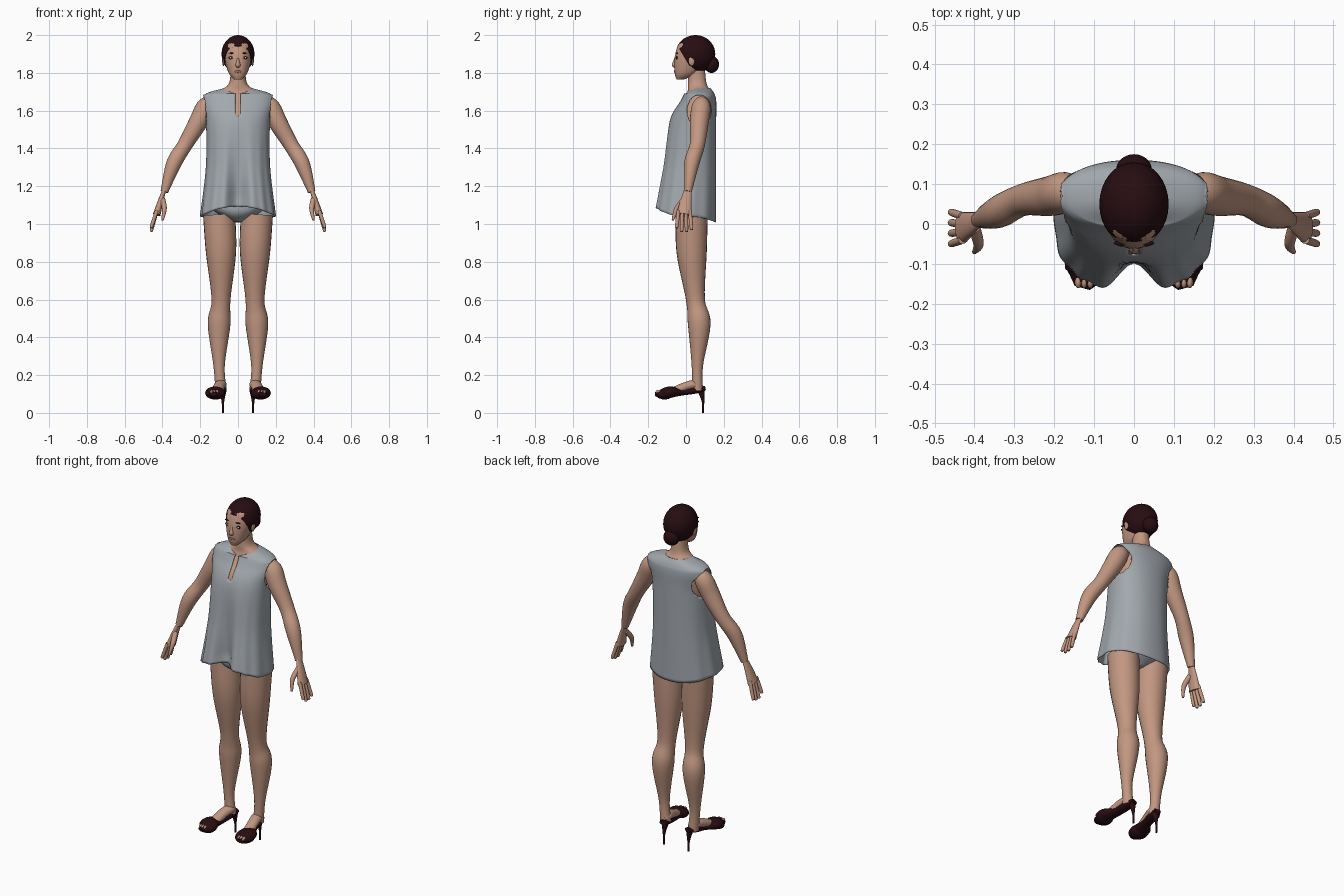
import bpy, bmesh, math
from mathutils import Vector

if "Cube" in bpy.data.objects:
    bpy.data.objects.remove(bpy.data.objects["Cube"])


def material(name, red, green, blue):
    mat = bpy.data.materials.new(name)
    mat.use_nodes = True
    mat.diffuse_color = (red, green, blue, 1)
    mat.node_tree.nodes["Principled BSDF"].inputs["Base Color"].default_value = mat.diffuse_color
    return mat


skin = material("skin", .54, .31, .22)
cloth = material("grey_cloth", .36, .39, .42)
dark = material("dark_brown", .02, .004, .006)
white = material("eye_white", .6, .55, .5)
rose = material("lip_rose", .36, .14, .12)


def smooth(rows, steps):
    """Resample rows of numbers along a smooth curve."""
    points = [Vector(row) for row in rows]
    last = len(points) - 1
    result = []
    for i in range(last):
        start, end = points[i], points[i + 1]
        tangent_in = (end - points[max(i - 1, 0)]) / 2
        tangent_out = (points[min(i + 2, last)] - start) / 2
        for step in range(steps):
            t = step / steps
            ease = t * t * (3 - 2 * t)
            result.append(start.lerp(end, ease) + tangent_in * t * (1 - t) ** 2
                          - tangent_out * t * t * (1 - t))
    return result + [points[-1]]


def finish(name, bm, mat, mirror):
    bmesh.ops.recalc_face_normals(bm, faces=bm.faces)
    mesh = bpy.data.meshes.new(name)
    bm.to_mesh(mesh)
    bm.free()
    mesh.materials.append(mat)
    mesh.shade_smooth()
    mesh.set_sharp_from_angle(angle=math.radians(50))
    obj = bpy.data.objects.new(name, mesh)
    bpy.context.scene.collection.objects.link(obj)
    if mirror:
        obj.modifiers.new("mirror", "MIRROR").use_mirror_merge = False
    return obj


def loft(rings, caps=True):
    bm = bmesh.new()
    loops = [[bm.verts.new(point) for point in ring] for ring in rings]
    for low, high in zip(loops, loops[1:]):
        for i in range(len(low)):
            bm.faces.new((low[i - 1], low[i], high[i], high[i - 1]))
    if caps:
        bm.faces.new(loops[0])
        bm.faces.new(loops[-1])
    return bm


def circle(count):
    return [(math.cos(math.tau * i / count), math.sin(math.tau * i / count)) for i in range(count)]


def level_ring(row, count=40):
    """Slightly squared horizontal ring from height, half width, front y and back y."""
    z, half_width, front, back = row
    middle, depth = (front + back) / 2, (back - front) / 2

    def square(value):
        return math.copysign(abs(value) ** .9, value)
    return [Vector((half_width * square(c), middle + depth * square(s), z)) for c, s in circle(count)]


def column(name, rows, mat):
    rings = [level_ring(row) for row in smooth(rows, steps=6)]
    return finish(name, loft(rings), mat, mirror=False)


def limb(name, rows, mat=skin, wide=Vector((1, 0, 0)), flat=1):
    """Mirrored tube through rows of x, y, z and radius, flattened across the wide direction."""
    rows = smooth(rows, steps=6)
    spots = [Vector(row[:3]) for row in rows]
    rings = []
    for i, row in enumerate(rows):
        along = spots[min(i + 1, len(spots) - 1)] - spots[max(i - 1, 0)]
        across = (wide - wide.project(along)).normalized()
        thick = along.cross(across).normalized() * flat
        rings.append([spots[i] + (across * c + thick * s) * row[3] for c, s in circle(24)])
    return finish(name, loft(rings), mat, mirror=True)


def ellipsoid(centre, size):
    bm = bmesh.new()
    bmesh.ops.create_uvsphere(bm, u_segments=32, v_segments=20, radius=1)
    bmesh.ops.scale(bm, vec=size, verts=bm.verts)
    bmesh.ops.translate(bm, vec=centre, verts=bm.verts)
    return bm


def ball(name, centre, size, mat, mirror=True):
    return finish(name, ellipsoid(centre, size), mat, mirror)


# Torso, neck, legs and underwear
column("torso", [(1.1, .14, -.05, .13), (1.3, .12, -.05, .12), (1.54, .14, -.08, .15),
                 (1.68, .12, 0, .14), (1.74, .05, .01, .11), (1.82, .04, .01, .1)], skin)
limb("legs", [(.1, .03, 1.05, .085), (.09, .03, .85, .08), (.09, .05, .6, .05),
              (.1, .07, .47, .06), (.1, .06, .25, .03), (.09, .06, .12, .03)])
column("underwear", [(1.2, .15, -.07, .13), (1.1, .15, -.08, .14),
                     (1.05, .1, -.07, .13), (1.01, .02, -.02, .07)], cloth)

# Arms and hands
sideways = Vector((0, 1, 0))
limb("arms", [(.13, .08, 1.65, .03), (.17, .08, 1.62, .05), (.21, .07, 1.54, .05),
              (.28, .06, 1.42, .04), (.34, .03, 1.32, .04), (.39, .01, 1.17, .02)])
limb("palms", [(.39, .01, 1.18, .02), (.41, 0, 1.12, .03), (.43, -.01, 1.05, .04)],
     wide=sideways, flat=.5)
for number, length in enumerate((.09, .11, .11, .1)):
    spread = .02 * number - .03
    knuckle = Vector((.43, spread - .01, 1.07))
    tip = knuckle + Vector((.03, spread / 3, -length))
    limb("finger_%d" % (number + 1), [(*knuckle, .01), (*knuckle.lerp(tip, .9), .009), (*tip, .004)],
         wide=sideways)
limb("thumbs", [(.4, -.01, 1.13, .015), (.39, -.05, 1.08, .013), (.4, -.07, 1.02, .006)])

# Sleeveless flared blouse with a central fold and a curved hem
blouse_rows = [(1.72, .07, 0, .13), (1.69, .17, -.01, .15), (1.65, .19, -.03, .16),
               (1.54, .17, -.09, .16), (1.3, .17, -.13, .16), (1.04, .2, -.17, .16)]
rings = []
for row in smooth(blouse_rows, steps=10):
    height = row[0]
    flare = min(max((1.6 - height) * 2, 0), 1) ** 1.5
    hem = max(0, 1.3 - height) * 4
    collar = max(0, height - 1.69)
    ring = level_ring(row, count=120)
    for point, (c, s) in zip(ring, circle(120)):
        front, back, angle = max(0, -s), max(0, s), math.atan2(s, c)
        point.x *= 1 + .015 * flare * math.sin(11 * angle)
        fold = .075 * math.exp(-(point.x / .045) ** 2) + .004 * math.sin(17 * angle)
        point.y += flare * front * fold
        point.z += hem * (.05 * front ** 2 - .03 * back ** 2) - collar * front ** 2
    rings.append(ring)
bm = loft(rings, caps=False)
hole_y, hole_z = .07, 1.6


def armhole(point):
    """Below one inside the oval arm opening."""
    if abs(point.x) < .12:
        return math.inf
    return math.hypot((point.y - hole_y) / .065, (point.z - hole_z) / .085)


def slit(point):
    """Below one inside the tapering neck opening."""
    if point.y > .05 or point.z < 1.54:
        return math.inf
    return abs(point.x) / (.004 + .07 * (point.z - 1.54))


openings = []
for face in bm.faces:
    centre = face.calc_center_median()
    if armhole(centre) < .95 or slit(centre) < 1:
        openings.append(face)
bmesh.ops.delete(bm, geom=openings, context="FACES")
for vert in bm.verts:
    ratio = armhole(vert.co)
    if vert.is_boundary and ratio < 1.3:
        vert.co.y = hole_y + (vert.co.y - hole_y) / ratio
        vert.co.z = hole_z + (vert.co.z - hole_z) / ratio
blouse = finish("blouse", bm, cloth, mirror=False)
blouse.modifiers.new("thickness", "SOLIDIFY").thickness = .003

# Head and face
column("head", [(1.765, .02, -.05, -.01), (1.8, .05, -.06, .06), (1.88, .072, -.06, .12),
                (1.95, .068, -.04, .12), (1.98, .03, 0, .08)], skin)
column("nose", [(1.825, .005, -.06, -.04), (1.84, .013, -.075, -.04),
                (1.87, .007, -.065, -.04), (1.9, .006, -.055, -.04)], skin)
ball("ears", (.077, .03, 1.865), (.007, .016, .028), skin)
eye = Vector((.032, -.048, 1.88))
forward = Vector((0, -.003, 0))
ball("eyelids", eye, (.018, .006, .009), dark)
ball("eyes", eye + forward, (.013, .005, .006), white)
ball("irises", eye + forward * 2, (.005, .003, .005), dark)
ball("brows", eye + Vector((0, 0, .024)), (.019, .006, .003), dark)
ball("lips", (0, -.057, 1.807), (.02, .007, .007), rose, mirror=False)

# Hair swept back from a slanted hairline into a bun
hair = ellipsoid((0, .05, 1.9), (.087, .105, .1))
bmesh.ops.bisect_plane(hair, geom=hair.verts[:] + hair.edges[:] + hair.faces[:],
                       plane_co=(0, -.05, 1.95), plane_no=(0, 1, .6), clear_inner=True)
bmesh.ops.holes_fill(hair, edges=[edge for edge in hair.edges if edge.is_boundary])
finish("hair", hair, dark, mirror=False)
ball("hair_bun", (0, .135, 1.845), (.045, .04, .045), dark, mirror=False)

# High-heeled peep-toe shoes with feet
limb("shoes", [(.08, .1, .13, .02), (.09, .05, .12, .03), (.1, -.02, .11, .03),
               (.12, -.08, .11, .05), (.12, -.12, .1, .05), (.13, -.16, .1, .02)], dark, flat=.6)
limb("feet", [(.09, .08, .14, .02), (.09, .05, .15, .03), (.1, 0, .14, .03), (.11, -.07, .11, .03)],
     flat=.8)
for number in range(3):
    ball("toe_%d" % (number + 1), (.11 + .015 * number, -.145, .11), (.008, .016, .012), skin)
limb("stiletto_heels", [(.08, .08, .12, .02), (.08, .09, .06, .007), (.08, .09, 0, .005)], dark)
